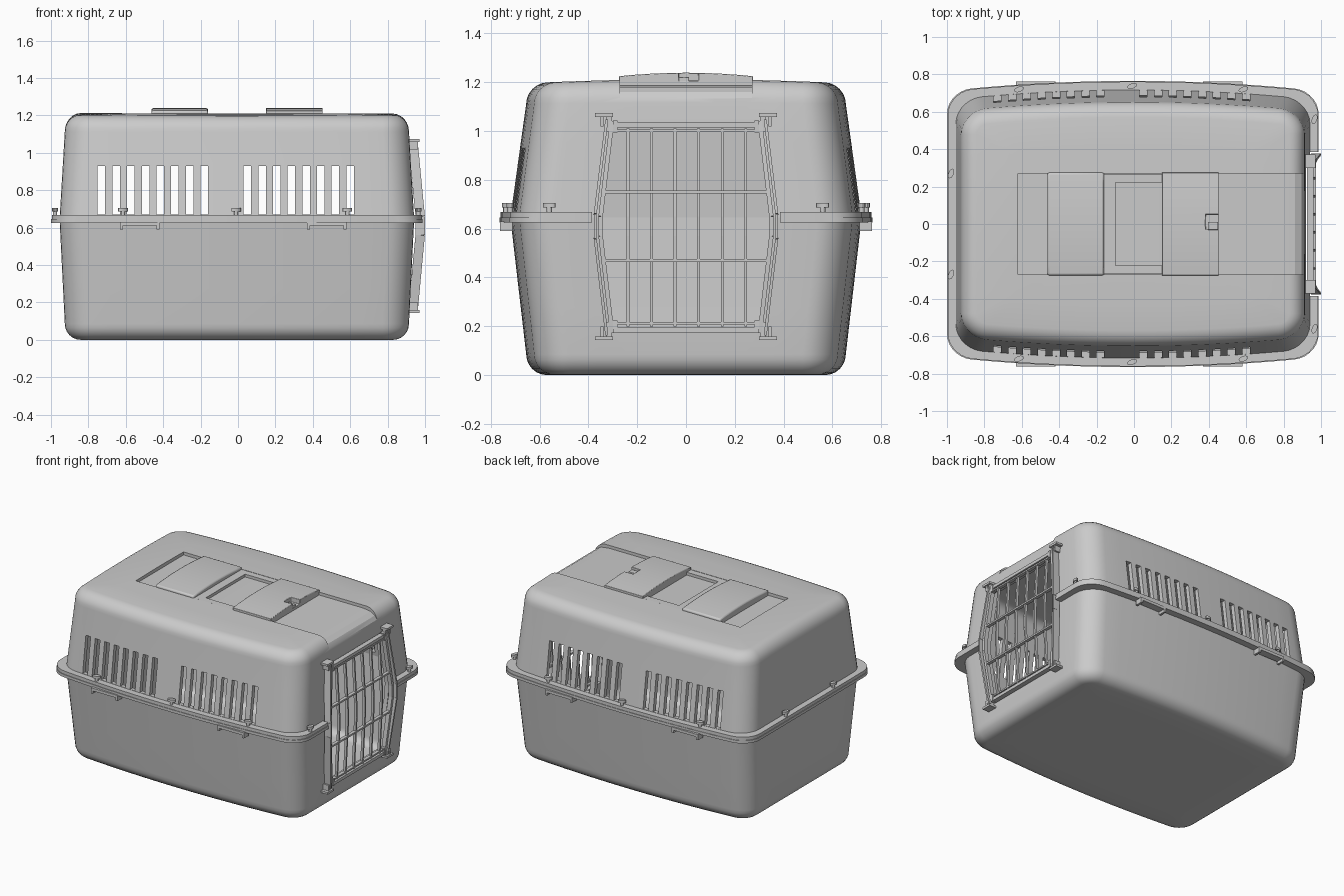
import bpy, bmesh
from math import sin, cos, pi, radians
from mathutils import Vector, Matrix

if "Cube" in bpy.data.objects:
    bpy.data.objects.remove(bpy.data.objects["Cube"])

CX = -0.006


def finish(name, bm, bevel=0.0, smooth=True):
    bmesh.ops.recalc_face_normals(bm, faces=bm.faces[:])
    me = bpy.data.meshes.new(name)
    bm.to_mesh(me)
    bm.free()
    ob = bpy.data.objects.new(name, me)
    bpy.context.collection.objects.link(ob)
    if bevel:
        m = ob.modifiers.new("bevel", "BEVEL")
        m.width, m.segments = bevel, 2
    if smooth:
        shade(ob)
    return ob


def select(ob):
    bpy.ops.object.select_all(action="DESELECT")
    ob.select_set(True)
    bpy.context.view_layer.objects.active = ob


def shade(ob):
    select(ob)
    bpy.ops.object.shade_smooth_by_angle(angle=radians(35))


def cut(ob, bm):
    cutter = finish("cutter", bm, smooth=False)
    cutter.hide_render = True
    m = ob.modifiers.new("cut", "BOOLEAN")
    m.operation, m.solver, m.object = "DIFFERENCE", "EXACT", cutter
    select(ob)
    bpy.ops.object.modifier_apply(modifier=m.name)
    bpy.data.objects.remove(cutter)
    shade(ob)


def box(bm, x0, x1, y0, y1, z0, z1):
    mat = Matrix.Translation(((x0 + x1) / 2, (y0 + y1) / 2, (z0 + z1) / 2))
    bmesh.ops.create_cube(bm, size=1, matrix=mat @ Matrix.Diagonal((x1 - x0, y1 - y0, z1 - z0, 1)))


def bar(bm, p, q, w, dx):
    # box-section bar between two points, dx deep along x
    p, q = Vector(p), Vector(q)
    d = q - p
    side = d.cross(Vector((1, 0, 0))).normalized()
    xx = side.cross(d).normalized()
    rot = Matrix((xx * dx, side * w, d)).transposed().to_4x4()
    bmesh.ops.create_cube(bm, size=1, matrix=Matrix.Translation((p + q) / 2) @ rot)


def path(bm, pts, w, dx):
    for p, q in zip(pts, pts[1:]):
        bar(bm, p, q, w, dx)


def prism(bm, pts, vec):
    f = bm.faces.new([bm.verts.new(p) for p in pts])
    r = bmesh.ops.extrude_face_region(bm, geom=[f])
    bmesh.ops.translate(bm, vec=vec, verts=[v for v in r["geom"] if isinstance(v, bmesh.types.BMVert)])


def outline(hx, hy, r, z):
    # rounded rectangle whose long sides bow outwards
    pts = []
    corners = [(1, 1, 0), (-1, 1, 1), (-1, -1, 2), (1, -1, 3)]
    for sx, sy, k in corners:
        arc = [(sx * (hx - r) + r * cos((k + i / 7) * pi / 2),
                sy * (hy - r) + r * sin((k + i / 7) * pi / 2)) for i in range(8)]
        pts += arc
        n = 14 if k % 2 == 0 else 8
        ex, ey = arc[-1]
        nx, ny = (-2 * ex, 0) if k % 2 == 0 else (0, -2 * ey)
        pts += [(ex + nx * i / n, ey + ny * i / n) for i in range(1, n)]
    return [Vector((x + CX, y * (1 - 0.07 * (x / hx) ** 2), z)) for x, y in pts]


def loft(rings, closed=False):
    bm = bmesh.new()
    vr = [[bm.verts.new(p) for p in r] for r in rings]
    n = len(vr[0])
    pairs = list(zip(vr, vr[1:])) + ([(vr[-1], vr[0])] if closed else [])
    for a, b in pairs:
        for i in range(n):
            bm.faces.new((a[i], a[(i + 1) % n], b[(i + 1) % n], b[i]))
    if not closed:
        bm.faces.new(vr[0])
        bm.faces.new(vr[-1])
    return bm


def half_rings(z0, z1, t, dome):
    d = 1 if z1 > z0 else -1
    R = 0.085 - t
    zs = z1 - d * R
    rings = []
    for f in (0, 0.33, 0.66, 1):
        rings.append(outline(0.948 - 0.028 * f - t, 0.72 - 0.065 * f - t, 0.14 - t, z0 + (zs - z0) * f))
    for i in range(1, 7):
        a = i * pi / 12
        s = R * (1 - cos(a))
        rings.append(outline(0.92 - t - s, 0.655 - t - s, 0.14 - t - s, zs + d * R * sin(a)))
    last = rings[-1]
    for s in (0.75, 0.45, 0.15):
        rings.append([Vector((CX + (p.x - CX) * s, p.y * s, p.z)) for p in last])
    for r in rings:
        for p in r:
            p.z += dome * abs((p.z - z0) / (z1 - z0)) ** 8 * (1 - (p.y / 0.62) ** 2)
    return rings


def shell(name, z1, inner_z1, dome):
    return finish(name, loft(half_rings(0.645, inner_z1, 0.03, dome)[::-1] + half_rings(0.645, z1, 0, dome)))


# Two hollow shells
lower = shell("lower_shell", 0.0, 0.035, 0)
upper = shell("upper_shell", 1.197, 1.157, 0.015)

# Door opening through both shells
door_poly = [(0.31, 1.02), (0.358, 0.65), (0.358, 0.57), (0.31, 0.19)]
door_poly += [(-y, z) for y, z in door_poly[::-1]]
for ob in (lower, upper):
    bm = bmesh.new()
    prism(bm, [(0.75, y, z) for y, z in door_poly], (0.4, 0, 0))
    cut(ob, bm)

# Side vents
bm = bmesh.new()
for start in (-0.75, 0.03):
    for i in range(8):
        x = start + 0.0785 * i
        box(bm, x, x + 0.04, -1, 1, 0.67, 0.93)
cut(upper, bm)

# Shallow channel along the roof, running over the door-side edge
bm = bmesh.new()
floor = [(-0.62, 1.188), (0.8, 1.188), (0.86, 1.18), (0.895, 1.16), (0.921, 1.12), (1.0, 1.12), (1.0, 1.3), (-0.62, 1.3)]
prism(bm, [(x, -0.27, z) for x, z in floor], (0, 0.54, 0))
cut(upper, bm)

# Rim flanges, open at the door
for name, hx, hy, z0, z1 in (("lower_rim", 0.993, 0.765, 0.625, 0.645), ("upper_rim", 0.989, 0.761, 0.645, 0.668)):
    rings = [outline(h, w, r, z) for h, w, r, z in
             ((0.93, 0.7, 0.13, z0), (hx, hy, 0.13, z0), (hx, hy, 0.13, z1), (0.93, 0.7, 0.13, z1))]
    rim = finish(name, loft(rings, closed=True))
    bm = bmesh.new()
    box(bm, 0.7, 1.1, -0.385, 0.385, 0.5, 0.8)
    cut(rim, bm)

# Clip tabs under the rim
bm = bmesh.new()
for s in (-1, 1):
    for x in (-0.63, 0.37):
        ys = sorted((s * 0.71, s * 0.763))
        box(bm, x, x + 0.21, *ys, 0.61, 0.63)
        for xx in (x, x + 0.195):
            box(bm, xx, xx + 0.015, *ys, 0.59, 0.615)
finish("rim_tabs", bm)

# Locking knobs on the rim
bm = bmesh.new()
spots = [(-0.978, 0.27), (-0.978, -0.27), (0.965, 0.56), (0.965, -0.56)]
spots += [(x, s * y) for x, y in ((-0.615, 0.72), (-0.01, 0.738), (0.585, 0.72)) for s in (-1, 1)]
for x, y in spots:
    turn = Matrix.Rotation(radians(70 if abs(x) > 0.9 else 20), 4, "Z")
    for sx, sy, z, h in ((0.011, 0.011, 0.678, 0.03), (0.027, 0.014, 0.696, 0.018)):
        bmesh.ops.create_cone(bm, cap_ends=True, segments=14, radius1=1, radius2=1, depth=1,
                              matrix=Matrix.Translation((x, y, z)) @ turn @ Matrix.Diagonal((sx, sy, h, 1)))
finish("rim_knobs", bm)

# Raised handle pads on the roof
for name, x in (("rear_handle_pad", -0.463), ("front_handle_pad", 0.15)):
    bm = bmesh.new()
    prof = [(-0.275, 1.18)] + [(y, 1.239 - 0.19 * y * y) for y in [-0.275 + 0.055 * i for i in range(11)]] + [(0.275, 1.18)]
    prism(bm, [(x, y, z) for y, z in prof], (0.303, 0, 0))
    pad = finish(name, bm)
    if x > 0:
        bm = bmesh.new()
        box(bm, 0.382, 0.5, -0.03, 0.052, 1.205, 1.3)
        cut(pad, bm)
        bm = bmesh.new()
        box(bm, 0.395, 0.45, -0.03, 0.012, 1.19, 1.222)
        finish("handle_latch", bm, 0.003)
    m = pad.modifiers.new("bevel", "BEVEL")
    m.width, m.segments = 0.01, 2

# U-shaped grip surround between the pads
bm = bmesh.new()
box(bm, -0.165, -0.1, -0.268, 0.268, 1.18, 1.208)
for s in (-1, 1):
    box(bm, -0.105, 0.155, *sorted((s * 0.222, s * 0.268)), 1.18, 1.208)
finish("grip_surround", bm)

# Door surround: projecting lips either side of the opening
bm = bmesh.new()
for s in (-1, 1):
    path(bm, [(0.937, s * 0.325, 1.045), (0.974, s * 0.372, 0.66), (0.974, s * 0.372, 0.56), (0.937, s * 0.325, 0.165)], 0.012, 0.05)
finish("door_lips", bm)

# Door frame
bm = bmesh.new()
for s in (-1, 1):
    path(bm, [(0.94, s * 0.303, 1.04), (0.966, s * 0.35, 0.65), (0.966, s * 0.35, 0.57), (0.94, s * 0.303, 0.175)], 0.018, 0.03)
for a, b in ((1.025, 1.002), (0.185, 0.212)):
    bar(bm, (0.942, -0.3, a), (0.942, 0.3, a), 0.022, 0.034)
    bar(bm, (0.944, -0.305, b), (0.944, 0.305, b), 0.01, 0.024)
finish("door_frame", bm)

# Door grille
bm = bmesh.new()
for i in range(6):
    y = -0.2375 + 0.0965 * i
    path(bm, [(0.944, y, 1.01), (0.964, y, 0.65), (0.964, y, 0.57), (0.944, y, 0.2)], 0.012, 0.018)
for z in (0.75, 0.47):
    bar(bm, (0.962, -0.342, z), (0.962, 0.342, z), 0.012, 0.024)
finish("door_grille", bm)

# Door hinge and latch brackets, mirrored to the four corners
bm = bmesh.new()
for s in (-1, 1):
    for m in (-1, 1):
        def bracket(x0, x1, y0, y1, z0, z1):
            box(bm, x0, x1, *sorted((s * y0, s * y1)), *sorted((0.608 + m * z0, 0.608 + m * z1)))
        bracket(0.9, 0.97, 0.3, 0.372, 0.45, 0.465)
        bracket(0.93, 0.955, 0.303, 0.328, 0.39, 0.462)
        bracket(0.9, 0.962, 0.338, 0.35, 0.41, 0.455)
        bracket(0.93, 0.962, 0.28, 0.3, 0.385, 0.435)
finish("door_brackets", bm)
